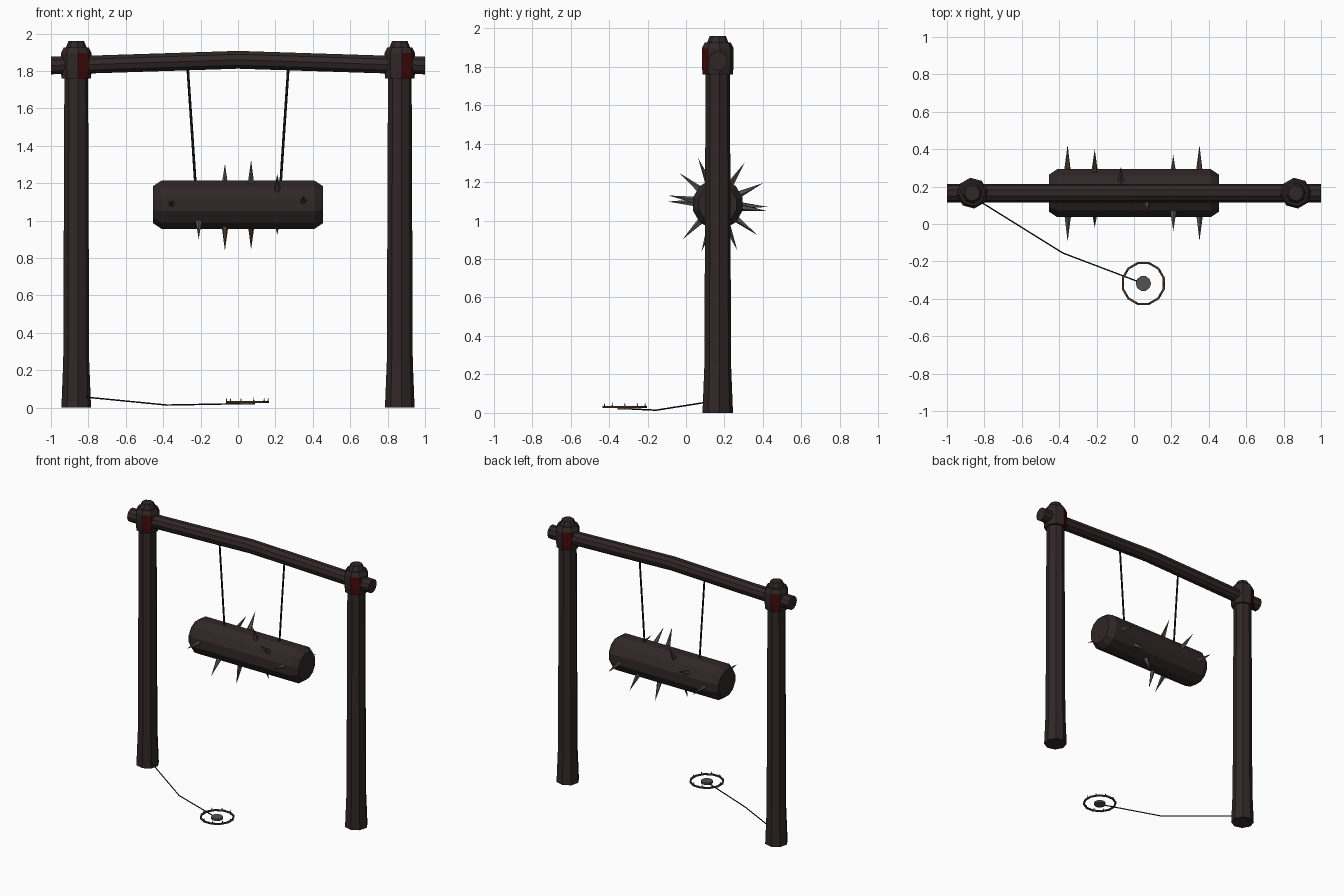
import bpy, bmesh, math
from mathutils import Vector

if "Cube" in bpy.data.objects:
    bpy.data.objects.remove(bpy.data.objects["Cube"])


def mat(name, rgb):
    m = bpy.data.materials.new(name)
    m.diffuse_color = (*rgb, 1)
    m.use_nodes = True
    m.node_tree.nodes["Principled BSDF"].inputs["Base Color"].default_value = m.diffuse_color
    return m


wood = mat("dark_wood", (0.030, 0.020, 0.020))
red = mat("dark_red", (0.055, 0.003, 0.003))
rope = mat("black_rope", (0.012, 0.011, 0.012))
steel = mat("worn_steel", (0.085, 0.085, 0.085))
rust = mat("rust", (0.070, 0.035, 0.020))


def finish(bm, name, mats):
    bmesh.ops.recalc_face_normals(bm, faces=bm.faces)
    me = bpy.data.meshes.new(name)
    bm.to_mesh(me)
    bm.free()
    for m in mats:
        me.materials.append(m)
    ob = bpy.data.objects.new(name, me)
    bpy.context.collection.objects.link(ob)
    return ob


def tube(bm, path, radii, n, phase=0.0):
    """Rings of n points along a path, capped at both ends."""
    pts = [Vector(p) for p in path]
    rings = []
    for i, p in enumerate(pts):
        d = (pts[min(i + 1, len(pts) - 1)] - pts[max(i - 1, 0)]).normalized()
        ref = Vector((0, 0, 1)) if abs(d.z) < 0.9 else Vector((0, 1, 0))
        u = d.cross(ref).normalized()
        v = d.cross(u)
        rings.append([bm.verts.new(p + radii[i] * (math.cos(a) * u + math.sin(a) * v))
                      for a in (phase + 2 * math.pi * k / n for k in range(n))])
    for a, b in zip(rings, rings[1:]):
        for k in range(n):
            bm.faces.new((a[k], a[(k + 1) % n], b[(k + 1) % n], b[k]))
    bm.faces.new(rings[0])
    bm.faces.new(rings[-1])


def make_tube(name, path, radii, n, m, phase=0.0):
    bm = bmesh.new()
    tube(bm, path, radii, n, phase)
    return finish(bm, name, [m])


def spike(bm, base, tip, r, n=5):
    """Cone whose last side is rusty."""
    b, t = Vector(base), Vector(tip)
    d = (t - b).normalized()
    u = d.orthogonal().normalized()
    v = d.cross(u)
    ring = [bm.verts.new(b + r * (math.cos(2 * math.pi * k / n) * u
                                  + math.sin(2 * math.pi * k / n) * v)) for k in range(n)]
    top = bm.verts.new(t)
    for k in range(n):
        f = bm.faces.new((ring[k], ring[(k + 1) % n], top))
        f.material_index = 1 if k == n - 1 else 0
    bm.faces.new(ring)


Y = 0.165          # depth of the frame
TURN = math.radians(7.5)

# Posts and their wrapped collars
for side, x in (("left", -0.865), ("right", 0.865)):
    profile = [(0.080, 0), (0.070, 0.25), (0.064, 1.75), (0.056, 1.925), (0.042, 1.96)]
    make_tube(side + "_post", [(x, Y, z) for r, z in profile],
              [r for r, z in profile], 8, wood, TURN)

    bm = bmesh.new()
    profile = [(0.079, 1.76), (0.083, 1.80), (0.083, 1.895), (0.068, 1.925)]
    tube(bm, [(x, Y, z) for r, z in profile], [r for r, z in profile], 8, TURN)
    bmesh.ops.recalc_face_normals(bm, faces=bm.faces)
    # red cloth on the front-right face and the one opposite
    axis = Vector((math.cos(math.radians(-60)), math.sin(math.radians(-60)), 0))
    for f in bm.faces:
        if abs(f.normal.z) < 0.3 and abs(f.normal.dot(axis)) > 0.93:
            f.material_index = 1
    finish(bm, side + "_collar", [wood, red])

# Slightly bowed cross beam
make_tube("cross_beam",
          [(-1, Y, 1.83), (-0.87, Y, 1.832), (-0.12, Y, 1.856), (0, Y, 1.86),
           (0.12, Y, 1.856), (0.87, Y, 1.832), (1, Y, 1.83)],
          [0.05] * 7, 10, wood)

# Hanging log with chamfered ends
LZ = 1.085
make_tube("swinging_log",
          [(-0.455, Y, LZ), (-0.41, Y, LZ), (0.41, Y, LZ), (0.455, Y, LZ)],
          [0.102, 0.133, 0.133, 0.102], 12, wood, math.radians(15))

# Log spikes: station along the log and angles around it
bm = bmesh.new()
stations = [(-0.355, (-3, 177)), (-0.21, (25, 225)), (-0.07, (57, 251)),
            (0.07, (113, 293)), (0.21, (141, -38)), (0.35, (170, -8))]
for x, angles in stations:
    for deg in angles:
        c, s = math.cos(math.radians(deg)), math.sin(math.radians(deg))
        spike(bm, (x, Y + 0.11 * c, LZ + 0.11 * s), (x, Y + 0.26 * c, LZ + 0.26 * s), 0.02)
finish(bm, "log_spikes", [steel, rust])

# Ropes holding the log
for side, s in (("left", -1), ("right", 1)):
    make_tube(side + "_rope",
              [(s * 0.27, Y, 1.83), (s * 0.245, Y, 1.46), (s * 0.228, Y, 1.20)],
              [0.007] * 3, 6, rope)

# Trip wire from the left post to the trigger
CX, CY = 0.05, -0.318
make_tube("trip_wire", [(-0.83, 0.125, 0.058), (-0.38, -0.155, 0.014), (CX, CY, 0.022)],
          [0.004] * 3, 5, rope)

# Trigger plate
make_tube("trigger_plate", [(CX, CY, 0.018), (CX, CY, 0.034)], [0.041] * 2, 10, steel)

# Toothed trigger ring
bm = bmesh.new()
N = 12
ring = []
for k in range(N):
    a = 2 * math.pi * (k + 0.5) / N
    ring.append([bm.verts.new((CX + r * math.cos(a), CY + r * math.sin(a), z))
                 for r, z in ((0.119, 0.025), (0.119, 0.035), (0.107, 0.035), (0.107, 0.025))])
for k in range(N):
    a, b = ring[k], ring[(k + 1) % N]
    for j in range(4):
        bm.faces.new((a[j], b[j], b[(j + 1) % 4], a[(j + 1) % 4]))
finish(bm, "trigger_ring", [rust])

bm = bmesh.new()
for k in range(10):
    a = 2 * math.pi * k / 10
    x, y = CX + 0.111 * math.cos(a), CY + 0.111 * math.sin(a)
    spike(bm, (x, y, 0.032), (x, y, 0.055), 0.006, 4)
finish(bm, "ring_teeth", [steel, rust])
